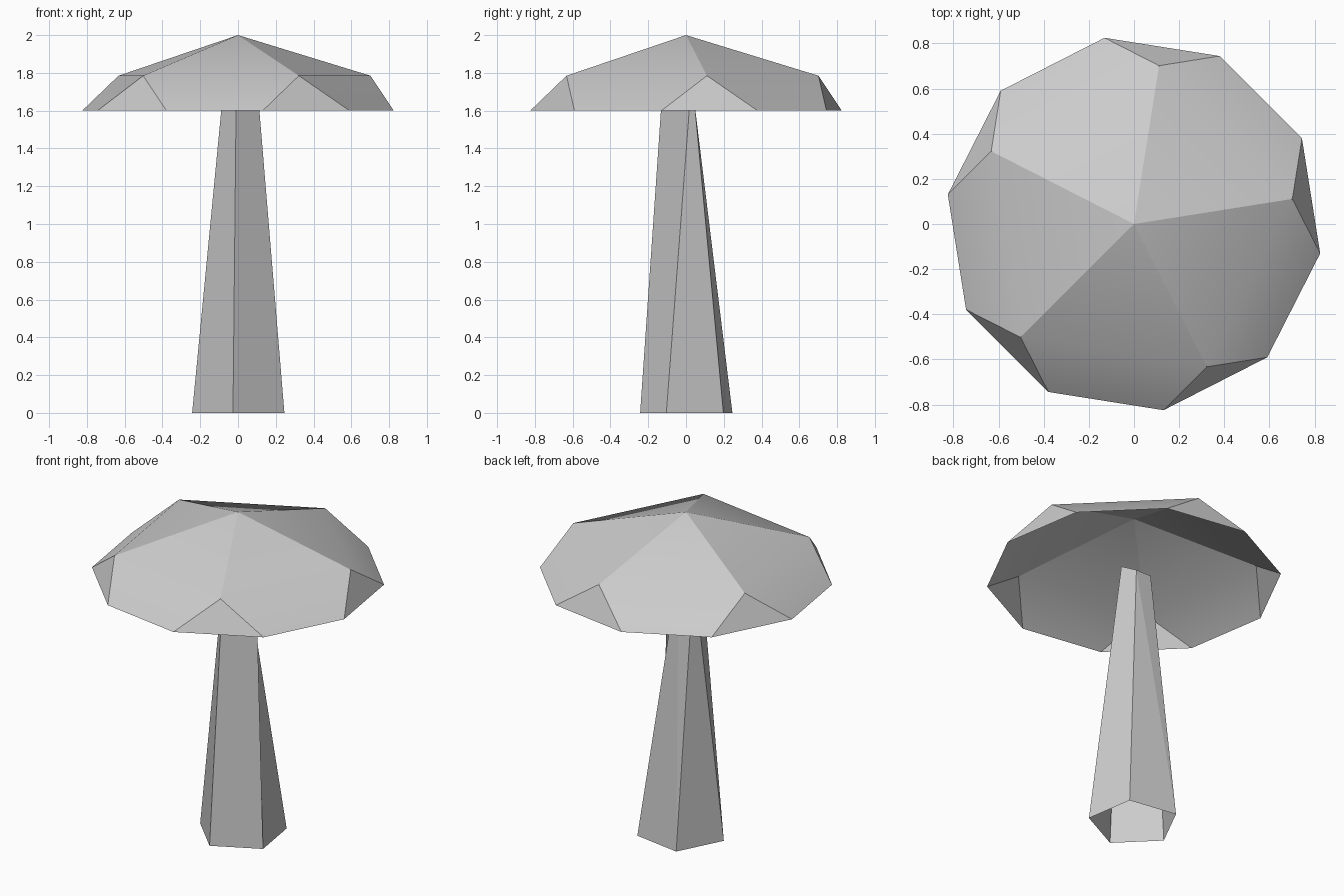
import bpy
import bmesh
from math import radians, cos, sin

cube = bpy.data.objects.get("Cube")
if cube:
    bpy.data.objects.remove(cube, do_unlink=True)

SIDES = 5
STEP = 360 / SIDES

grey = bpy.data.materials.new("plain grey")
grey.use_nodes = True
colour = (0.6, 0.6, 0.6, 1)
grey.diffuse_color = colour
grey.node_tree.nodes["Principled BSDF"].inputs["Base Color"].default_value = colour


def polar(bm, radius, degrees, z, centre=0.0):
    a = radians(degrees)
    return bm.verts.new((centre + radius * cos(a), centre + radius * sin(a), z))


def finish(bm, name, sharp_angle):
    """Turn the bmesh into an object, creasing edges above the angle."""
    bmesh.ops.recalc_face_normals(bm, faces=bm.faces)
    for face in bm.faces:
        face.smooth = True
    for edge in bm.edges:
        edge.smooth = len(edge.link_faces) == 2 and edge.calc_face_angle() < radians(sharp_angle)
    mesh = bpy.data.meshes.new(name)
    bm.to_mesh(mesh)
    bm.free()
    mesh.materials.append(grey)
    obj = bpy.data.objects.new(name, mesh)
    bpy.context.collection.objects.link(obj)
    return obj


# Cap: open faceted dome, five roof panels, skirt panels and corner triangles
bm = bmesh.new()
apex = bm.verts.new((0, 0, 2))
ring = [polar(bm, 0.71, 9 + STEP * i, 1.785) for i in range(SIDES)]
rim = [polar(bm, 0.835, -9 + STEP / 2 * i, 1.6) for i in range(2 * SIDES)]
for i in range(SIDES):
    a, b = ring[i], ring[(i + 1) % SIDES]
    r0, r1, r2 = (rim[(2 * i + k) % (2 * SIDES)] for k in range(3))
    bm.faces.new((apex, a, b))
    bm.faces.new((a, r0, r1))
    bm.faces.new((a, r1, r2, b))
finish(bm, "cap", 22)

# Stem: open five-sided base tapering to a four-cornered top
bm = bmesh.new()
e, a, b, c, d = [polar(bm, 0.26, 45 + STEP * i, 0, 0.014) for i in range(SIDES)]
top = [(0.11, 0.02), (0.02, 0.045), (-0.085, 0.045), (-0.01, -0.13)]
east, north, west, south = [bm.verts.new((x, y, 1.64)) for x, y in top]
for corners in ((d, e, north, east), (e, a, north), (a, west, north),
                (a, b, west), (b, c, south, west), (c, d, east, south)):
    bm.faces.new(corners)
finish(bm, "stem", 1)
